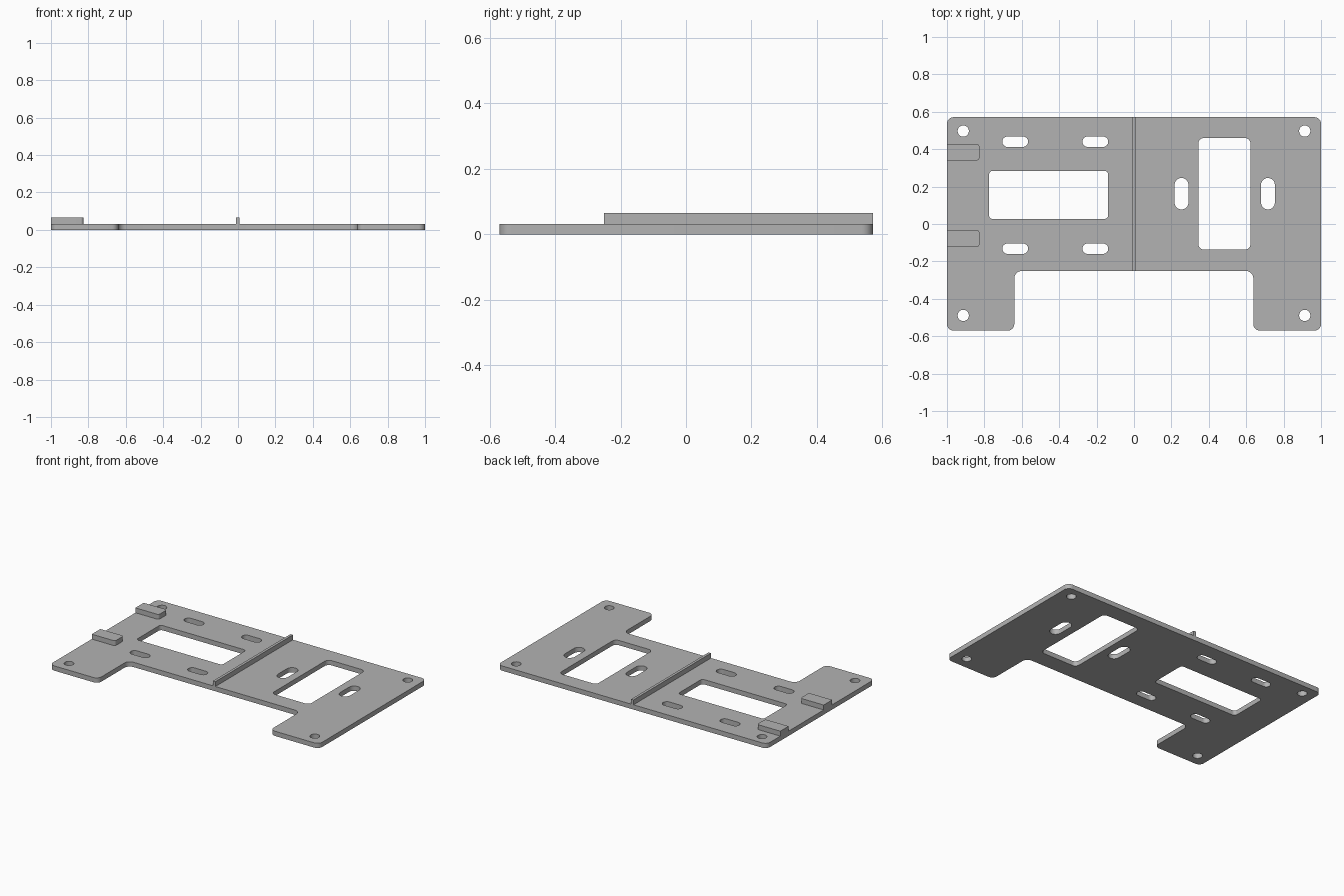
import bpy, bmesh, math
from mathutils import Vector

if "Cube" in bpy.data.objects:
    bpy.data.objects.remove(bpy.data.objects["Cube"])

PLATE_TOP, RAISED_TOP = 0.032, 0.065

grey = bpy.data.materials.new("plain grey")
grey.diffuse_color = (0.45, 0.45, 0.45, 1)
grey.use_nodes = True
grey.node_tree.nodes["Principled BSDF"].inputs["Base Color"].default_value = grey.diffuse_color


def rounded(corners, segments=8):
    """Fillet right-angled corners given as (x, y, radius)."""
    pts = []
    n = len(corners)
    for i, (x, y, r) in enumerate(corners):
        p = Vector((x, y))
        a = (Vector(corners[i - 1][:2]) - p).normalized()
        b = (Vector(corners[(i + 1) % n][:2]) - p).normalized()
        c = p + r * (a + b)
        for k in range(segments + 1 if r else 1):
            t = math.pi / 2 * k / segments
            q = c - r * (b * math.cos(t) + a * math.sin(t))
            if not pts or (q - pts[-1]).length > 1e-4:
                pts.append(q)
    if (pts[0] - pts[-1]).length < 1e-4:
        pts.pop()
    return pts


def box(x0, x1, y0, y1, r):
    return rounded([(x0, y0, r), (x1, y0, r), (x1, y1, r), (x0, y1, r)])


def slab(name, loops, z0, z1):
    """Extrude an outline, with any further loops as holes."""
    curve = bpy.data.curves.new(name + "_profile", 'CURVE')
    curve.dimensions = '2D'
    curve.fill_mode = 'BOTH'
    curve.extrude = (z1 - z0) / 2
    for loop in loops:
        s = curve.splines.new('POLY')
        s.points.add(len(loop) - 1)
        for point, q in zip(s.points, loop):
            point.co = (q.x, q.y, 0, 1)
        s.use_cyclic_u = True
    obj = bpy.data.objects.new(name, curve)
    bpy.context.collection.objects.link(obj)
    bpy.ops.object.select_all(action='DESELECT')
    bpy.context.view_layer.objects.active = obj
    obj.select_set(True)
    bpy.ops.object.convert(target='MESH')
    obj = bpy.context.object
    obj.name = name
    bm = bmesh.new()
    bm.from_mesh(obj.data)
    bmesh.ops.remove_doubles(bm, verts=bm.verts, dist=1e-5)
    bmesh.ops.translate(bm, verts=bm.verts, vec=(0, 0, (z0 + z1) / 2))
    bmesh.ops.recalc_face_normals(bm, faces=bm.faces)
    bm.to_mesh(obj.data)
    bm.free()
    obj.data.materials.clear()
    obj.data.materials.append(grey)
    bpy.ops.object.shade_smooth_by_angle(angle=math.radians(30))
    return obj


# Plate outline: wide body with two front feet
R = 0.035
loops = [rounded([
    (-1, -0.57, R), (-0.64, -0.57, R), (-0.64, -0.251, 0.04), (0.638, -0.251, 0.04),
    (0.638, -0.57, R), (1, -0.57, R), (1, 0.571, R), (-1, 0.571, R)])]

# Two large windows
loops.append(box(-0.775, -0.138, 0.027, 0.284, 0.02))
loops.append(box(0.344, 0.623, -0.137, 0.46, 0.03))

# Mounting slots around each window
for x in (-0.635, -0.207):
    for y in (0.44, -0.132):
        loops.append(box(x - 0.069, x + 0.069, y - 0.028, y + 0.028, 0.028))
for x in (0.254, 0.716):
    loops.append(box(x - 0.037, x + 0.037, 0.078, 0.246, 0.037))

# Corner screw holes
for x in (-0.913, 0.913):
    for y in (0.497, -0.489):
        loops.append(box(x - 0.03, x + 0.03, y - 0.03, y + 0.03, 0.03))

slab("plate", loops, 0, PLATE_TOP)

# Raised tabs on the left edge, rounded on their inner end
for name, y0, y1 in (("rear_tab", 0.34, 0.428), ("front_tab", -0.123, -0.032)):
    slab(name, [rounded([(-1, y0, 0), (-0.827, y0, 0.014),
                         (-0.827, y1, 0.014), (-1, y1, 0)])], PLATE_TOP, RAISED_TOP)

# Dividing rib across the middle
slab("dividing_rib", [box(-0.01, 0.008, -0.251, 0.571, 0)], PLATE_TOP, RAISED_TOP)
